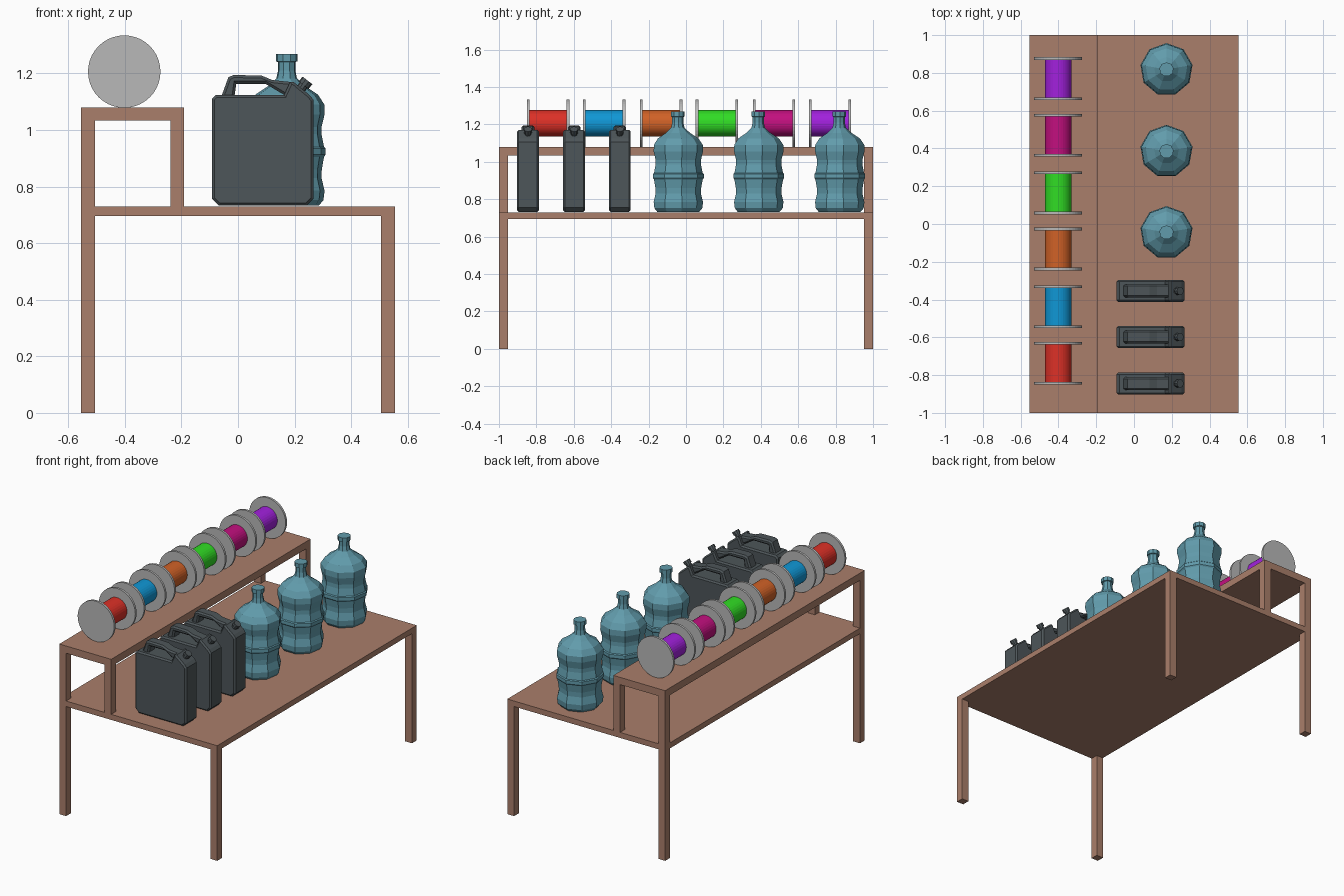
import bpy, bmesh, math
from mathutils import Vector

if "Cube" in bpy.data.objects:
    bpy.data.objects.remove(bpy.data.objects["Cube"])


def material(name, rgb):
    m = bpy.data.materials.new(name)
    m.diffuse_color = (*rgb, 1)
    m.use_nodes = True
    m.node_tree.nodes["Principled BSDF"].inputs["Base Color"].default_value = m.diffuse_color
    return m


wood = material("brown wood", (0.40, 0.21, 0.145))
plastic = material("blue bottle plastic", (0.12, 0.33, 0.41))
dark = material("dark slate plastic", (0.075, 0.092, 0.10))
grey = material("light grey", (0.48, 0.48, 0.48))
wires = [
    material("red wire", (0.72, 0.03, 0.02)),
    material("blue wire", (0.005, 0.31, 0.67)),
    material("orange wire", (0.63, 0.12, 0.02)),
    material("green wire", (0.03, 0.72, 0.018)),
    material("magenta wire", (0.54, 0.005, 0.21)),
    material("purple wire", (0.36, 0.015, 0.72)),
]


def finish(name, bm, mat):
    bmesh.ops.recalc_face_normals(bm, faces=bm.faces)
    me = bpy.data.meshes.new(name)
    bm.to_mesh(me)
    bm.free()
    me.materials.append(mat)
    ob = bpy.data.objects.new(name, me)
    bpy.context.collection.objects.link(ob)
    return ob


def box(name, lo, hi, mat):
    bm = bmesh.new()
    bmesh.ops.create_cube(bm, size=1)
    for v in bm.verts:
        v.co = [(lo[i] + hi[i]) / 2 + v.co[i] * (hi[i] - lo[i]) for i in range(3)]
    return finish(name, bm, mat)


def lathe(name, profile, centre, axis, sides, mat, turn=0.0):
    """Closed solid of revolution; profile is (radius, distance along axis)."""
    bm = bmesh.new()
    q = Vector((0, 0, 1)).rotation_difference(Vector(axis))
    rings = []
    for r, h in profile:
        ring = []
        for k in range(sides):
            a = turn + math.tau * k / sides
            p = Vector((r * math.cos(a), r * math.sin(a), h))
            ring.append(bm.verts.new(q @ p + Vector(centre)))
        rings.append(ring)
    for a, b in zip(rings, rings[1:]):
        for k in range(sides):
            n = (k + 1) % sides
            bm.faces.new((a[k], a[n], b[n], b[k]))
    bm.faces.new(rings[0])
    bm.faces.new(rings[-1])
    return finish(name, bm, mat)


def slab(name, outline, y, half, chamfer, mat):
    """Extrude an (x, z) outline along y and chamfer its front and back rims."""
    bm = bmesh.new()
    face = bm.faces.new([bm.verts.new((x, y - half, z)) for x, z in outline])
    res = bmesh.ops.extrude_face_region(bm, geom=[face])
    moved = [v for v in res["geom"] if isinstance(v, bmesh.types.BMVert)]
    bmesh.ops.translate(bm, verts=moved, vec=(0, 2 * half, 0))
    rim = [e for e in bm.edges if abs(e.verts[0].co.y - e.verts[1].co.y) < 1e-5]
    bmesh.ops.bevel(bm, geom=rim, offset=chamfer, segments=1, affect='EDGES',
                    clamp_overlap=True)
    return finish(name, bm, mat)


# Table: top and four corner legs
X, Y, W = 0.554, 1.0, 0.048
box("table_top", (-X, -Y, 0.695), (X, Y, 0.73), wood)
for sx in (-1, 1):
    for sy in (-1, 1):
        a, b = sorted((sx * X, sx * (X - W)))
        c, d = sorted((sy * Y, sy * (Y - W)))
        box("table_leg", (a, c, 0), (b, d, 0.695), wood)

# Raised shelf along the left side
box("shelf_top", (-X, -Y, 1.033), (-0.19, Y, 1.079), wood)
for x in (-X, -0.19 - W):
    for y in (-Y, Y - W):
        box("shelf_leg", (x, y, 0.73), (x + W, y + W, 1.033), wood)

# Wire spools lying on the shelf
for y, mat in zip((-0.737, -0.4375, -0.1325, 0.1645, 0.47, 0.77), wires):
    c = (-0.402, y, 1.206)
    lathe("spool_wire", [(0.07, -0.1), (0.07, 0.1)], c, (0, 1, 0), 32, mat)
    for s in (-0.106, 0.106):
        lathe("spool_flange", [(0.128, s - 0.007), (0.128, s + 0.007)],
              c, (0, 1, 0), 40, grey)

# Nine-sided water bottles
bottle = [(0.115, 0.732), (0.132, 0.752), (0.136, 0.785), (0.125, 0.83),
          (0.126, 0.86), (0.134, 0.905), (0.14, 0.913), (0.14, 0.935),
          (0.134, 0.94), (0.125, 0.985), (0.125, 1.01), (0.136, 1.055),
          (0.135, 1.09), (0.112, 1.125), (0.066, 1.155), (0.037, 1.182),
          (0.031, 1.21), (0.031, 1.24), (0.038, 1.242), (0.038, 1.268)]
for y in (-0.045, 0.385, 0.818):
    lathe("water_bottle", bottle, (0.172, y, 0), (0, 0, 1), 9, plastic, math.pi / 2)

# Jerrycans: body with raised shoulder, handle loop, tilted spout and cap
body = [(-0.068, 0.732), (0.243, 0.732), (0.267, 0.757), (0.267, 1.106),
        (0.252, 1.124), (0.196, 1.17), (0.184, 1.17), (0.163, 1.124),
        (-0.078, 1.124), (-0.092, 1.11), (-0.092, 0.757)]
handle = [(-0.06, 1.115), (-0.034, 1.186), (-0.016, 1.194), (0.083, 1.192),
          (0.122, 1.176), (0.19, 1.169), (0.2, 1.115), (0.178, 1.115),
          (0.097, 1.163), (-0.006, 1.163), (-0.013, 1.115)]
for y in (-0.845, -0.598, -0.354):
    slab("can_body", body, y, 0.0585, 0.009, dark)
    slab("can_handle", handle, y, 0.034, 0.009, dark)
    lathe("can_spout", [(0.017, -0.01), (0.017, 0.016), (0.022, 0.016), (0.022, 0.038)],
          (0.222, y, 1.145), (0.61, 0, 0.79), 10, dark)
